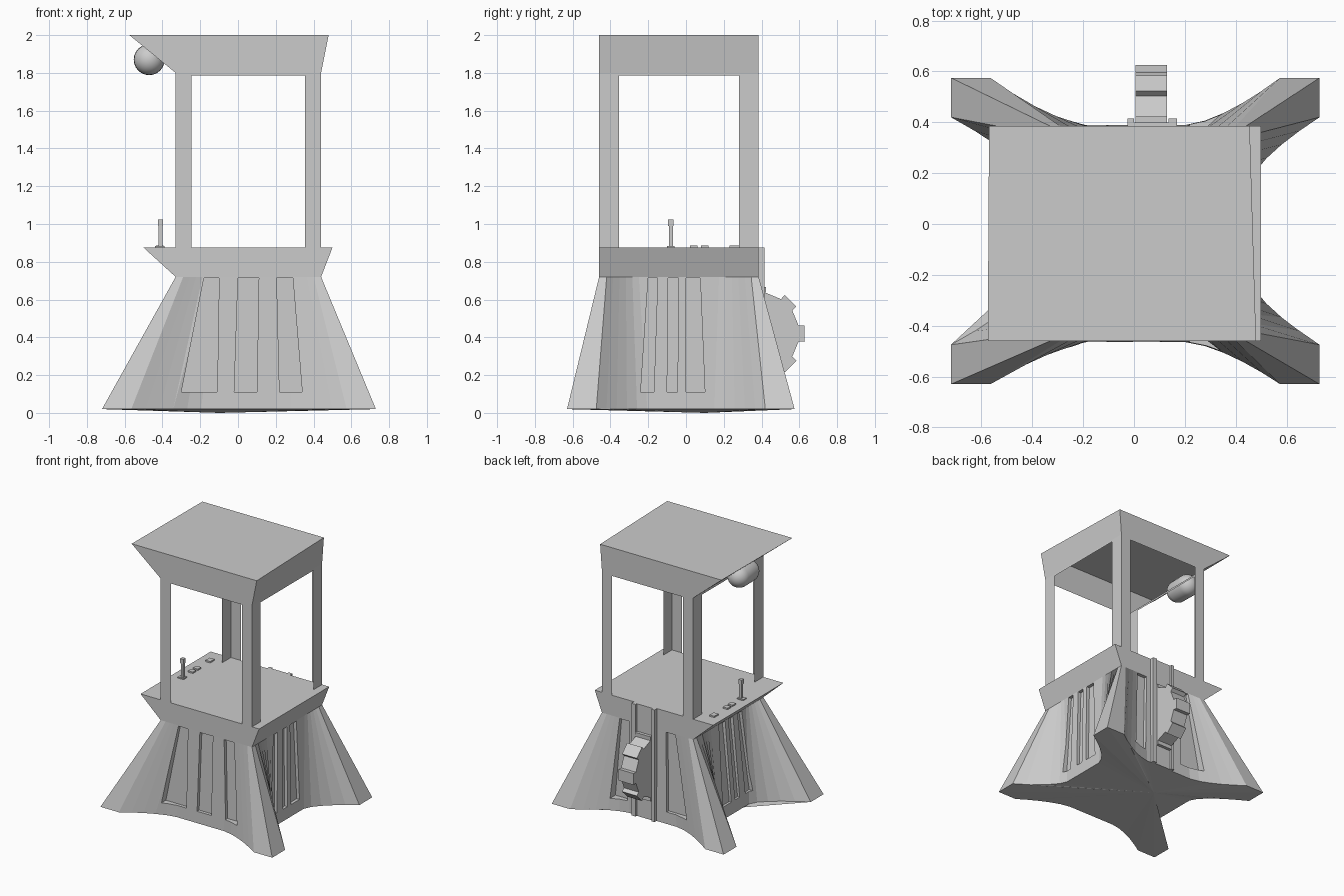
import bpy, bmesh, math
from mathutils import Vector

if "Cube" in bpy.data.objects:
    bpy.data.objects.remove(bpy.data.objects["Cube"])

grey = bpy.data.materials.new("plain_grey")
grey.use_nodes = True
grey.diffuse_color = (0.6, 0.6, 0.6, 1)
grey.node_tree.nodes["Principled BSDF"].inputs["Base Color"].default_value = (0.6, 0.6, 0.6, 1)


def build(name, verts, faces, fix_normals=True):
    """Make a flat-shaded mesh object from points and faces."""
    bm = bmesh.new()
    vs = [bm.verts.new(v) for v in verts]
    for f in faces:
        bm.faces.new([vs[i] for i in f])
    if fix_normals:
        bmesh.ops.recalc_face_normals(bm, faces=bm.faces)
    me = bpy.data.meshes.new(name)
    bm.to_mesh(me)
    bm.free()
    me.materials.append(grey)
    ob = bpy.data.objects.new(name, me)
    bpy.context.collection.objects.link(ob)
    return ob


def loft(name, lower, upper):
    """Closed solid between two rings of equal length."""
    n = len(lower)
    faces = [(i, (i + 1) % n, n + (i + 1) % n, n + i) for i in range(n)]
    faces += [tuple(reversed(range(n))), tuple(range(n, 2 * n))]
    return build(name, lower + upper, faces)


def box(name, x0, x1, y0, y1, z0, z1):
    return loft(name, rect(x0, x1, y0, y1, z0), rect(x0, x1, y0, y1, z1))


def rect(x0, x1, y0, y1, z):
    return [(x0, y0, z), (x1, y0, z), (x1, y1, z), (x0, y1, z)]


LEFT, RIGHT, FRONT, BACK = -0.33, 0.44, -0.46, 0.385
SILL, DECK, LINTEL, TOP = 0.72, 0.875, 1.785, 2.0

# Base: concave star footprint rising to a rectangle
feet = rect(-0.72, 0.73, -0.63, 0.575, 0.02)
neck = rect(LEFT, RIGHT, FRONT, BACK, SILL)
walls = [(1, -0.465), (0, 0.45), (1, 0.39), (0, -0.39)]   # depth axis, wall at ground
lower, upper = [], []
STEPS = 5
for i, (axis, wall) in enumerate(walls):
    along = 1 - axis
    a, b, ta, tb = (Vector(p) for p in (feet[i], feet[(i + 1) % 4], neck[i], neck[(i + 1) % 4]))
    way = (b - a).normalized()
    span = 0.37 if axis else 0.27
    dirs = [(a, ta, way)], [(b, tb, -way)]
    halves = []
    for p, t, w in ((a, ta, way), (b, tb, -way)):
        w = Vector((w.x, 0, 0)) if axis else Vector((0, w.y, 0))
        half = [(p, t)]
        for k in range(STEPS + 1):
            f = k / STEPS
            q = p + w * (0.155 + span * f)
            q[axis] = wall + (p[axis] - wall) * (1 - f) ** 1.5
            half.append((q, t + w * (0.04 + 0.17 * f)))
        halves.append(half)
    for q, t in halves[0] + halves[1][:0:-1]:
        lower.append(tuple(q))
        upper.append(tuple(t))
n = len(lower)
faces = [(i, (i + 1) % n, n + (i + 1) % n, n + i) for i in range(n)]
faces.append(tuple(range(n, 2 * n)))
faces += [((i + 1) % n, i, 2 * n) for i in range(n)]       # slightly bulged underside
base = build("base", lower + upper + [(-0.1, 0.1, 0.0)], faces)

# Recessed vent slots: (bottom start, bottom end, top start, top end)
wide = [(-0.30, -0.11, -0.18, -0.10), (-0.02, 0.10, 0.0, 0.11), (0.22, 0.34, 0.205, 0.29)]
narrow = [(-0.24, -0.17, -0.20, -0.15), (-0.10, -0.045, -0.095, -0.04), (0.0, 0.10, 0.0, 0.075)]
sides = [(1, -1, 0.465, 0.46, wide), (1, 1, 0.39, 0.385, (wide[0], wide[2])),
         (0, 1, 0.45, 0.44, narrow), (0, -1, 0.39, 0.33, narrow)]


def put(axis, u, d, z):
    return (u, d, z) if axis else (d, u, z)


for axis, sign, d0, d1, slots in sides:
    for b0, b1, t0, t1 in slots:
        rings = []
        for u0, u1, d, z in ((b0, b1, d0, 0.11), (t0, t1, d1, SILL - 0.005)):
            inner, outer = sign * (d - 0.025), sign * 0.8
            rings.append([put(axis, u0, inner, z), put(axis, u1, inner, z),
                          put(axis, u1, outer, z), put(axis, u0, outer, z)])
        cutter = loft("slot_cutter", *rings)
        cutter.hide_render = True
        mod = base.modifiers.new("slot", 'BOOLEAN')
        mod.operation = 'DIFFERENCE'
        mod.solver = 'EXACT'
        mod.object = cutter
        bpy.context.view_layer.objects.active = base
        bpy.ops.object.modifier_apply(modifier=mod.name)
        bpy.data.objects.remove(cutter)

# Flared console deck
loft("console_deck", neck, rect(-0.50, 0.50, FRONT, BACK, DECK))

# Thin cab walls with large window openings and a flared roof fascia
cab = rect(LEFT, RIGHT, FRONT, BACK, 0)
eave = [(-0.575, FRONT), (0.48, FRONT), (0.455, BACK), (-0.57, BACK)]
for i, side in enumerate(("front", "left", "back", "right")):
    p, q = Vector(cab[i]), Vector(cab[(i + 1) % 4])
    way = (q - p).normalized() * (0.085 if i % 2 == 0 else 0.105)
    outline = [(p, DECK), (p + way, DECK), (p + way, LINTEL), (q - way, LINTEL),
               (q - way, DECK), (q, DECK), (q, 1.8), (p, 1.8)]
    pts = [(v.x, v.y, z) for v, z in outline]
    pts += [(*eave[(i + 1) % 4], TOP), (*eave[i], TOP)]
    build(side + "_cab_wall", pts, [range(8), (7, 6, 8, 9)], False)
build("roof", [(*e, TOP) for e in eave], [range(4)], False)

# Lamp: rounded capsule under the roof overhang
bpy.ops.mesh.primitive_uv_sphere_add(segments=24, ring_count=16, radius=0.082)
lamp = bpy.context.object
lamp.name = "lamp"
for v in lamp.data.vertices:
    v.co = (v.co.x, v.co.z + math.copysign(0.05, v.co.z), -v.co.y)
lamp.location = (-0.47, -0.02, 1.87)
lamp.data.materials.append(grey)
bpy.ops.object.shade_smooth_by_angle()

# Lever and buttons on the console
box("lever_plate", -0.44, -0.39, -0.10, -0.06, DECK, DECK + 0.008)
box("lever", -0.42, -0.40, -0.09, -0.07, DECK, 1.0)
box("lever_grip", -0.424, -0.396, -0.094, -0.066, 0.99, 1.025)
for k, (y, half) in enumerate(((0.04, 0.02), (0.10, 0.02), (0.255, 0.025))):
    box(f"button_{k + 1}", -0.435, -0.395, y - half, y + half, DECK, DECK + 0.011)

# Back band with a toothed wheel
for x0, x1 in ((-0.025, 0.0), (0.135, 0.17)):
    box("wheel_rail", x0, x1, 0.37, 0.415, 0.02, DECK)
box("wheel_band", 0.0, 0.135, 0.37, 0.40, 0.02, DECK)
profile = []
for k in range(8):
    for off, r in ((-11, 0.22), (-10, 0.25), (10, 0.25), (11, 0.22)):
        ang = math.radians(45 * k + off)
        profile.append((0.38 + r * math.cos(ang), 0.42 + r * math.sin(ang)))
loft("toothed_wheel", [(0.005, y, z) for y, z in profile], [(0.13, y, z) for y, z in profile])
